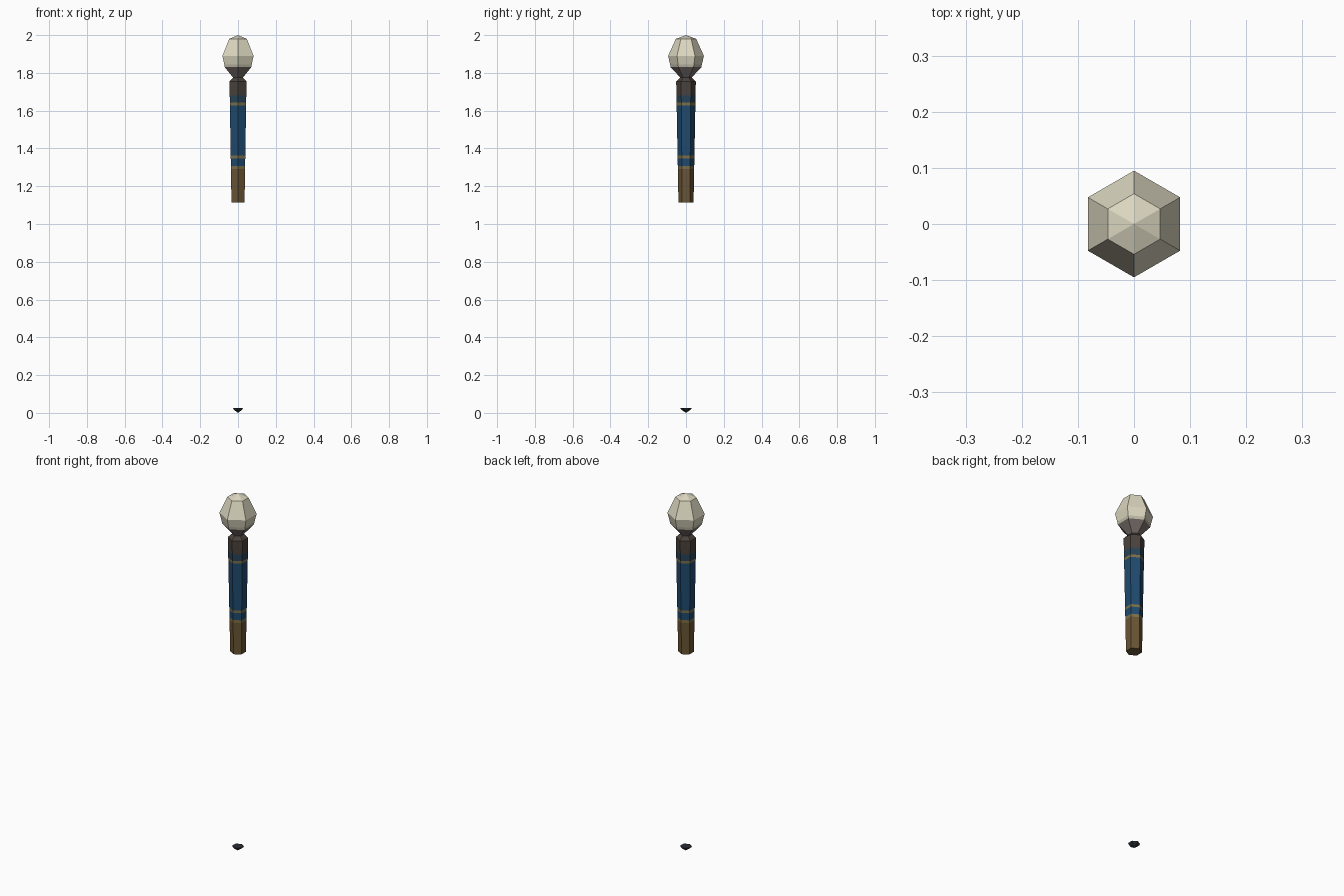
import bpy, bmesh, math

if "Cube" in bpy.data.objects:
    bpy.data.objects.remove(bpy.data.objects["Cube"])

def material(name, hex_code):
    lin = []
    for i in (0, 2, 4):
        c = int(hex_code[i:i + 2], 16) / 255
        lin.append(c / 12.92 if c <= 0.04045 else ((c + 0.055) / 1.055) ** 2.4)
    m = bpy.data.materials.new(name)
    m.diffuse_color = (*lin, 1)
    m.use_nodes = True
    m.node_tree.nodes["Principled BSDF"].inputs["Base Color"].default_value = m.diffuse_color
    return m

MATS = {
    "ivory": material("ivory", "dcd7c0"),
    "ivory_shade": material("ivory shade", "bdb9a6"),
    "grey": material("warm grey", "7a706c"),
    "dark": material("dark brown", "4a423c"),
    "navy": material("dull navy", "264357"),
    "blue": material("deep blue", "1f4a6e"),
    "gold": material("old gold", "7d7048"),
    "wood": material("wood brown", "6a5535"),
    "iron": material("dark iron", "2a2f35"),
}

def lathe(name, profile, colours, sides=6):
    """Hexagonal solid from (z, radius) rings, with one colour per band."""
    keys = list(dict.fromkeys(colours))
    bm = bmesh.new()
    rings = []
    for z, r in profile:
        if r == 0:
            rings.append([bm.verts.new((0, 0, z))] * sides)
        else:
            # corners point along +y and -y
            rings.append([bm.verts.new((r * math.sin(math.tau * i / sides),
                                        r * math.cos(math.tau * i / sides), z))
                          for i in range(sides)])
    for a, b, col in zip(rings, rings[1:], colours):
        for i in range(sides):
            j = (i + 1) % sides
            quad = list(dict.fromkeys((a[i], a[j], b[j], b[i])))
            bm.faces.new(quad).material_index = keys.index(col)
    # close open ends
    for ring, col in ((rings[0], colours[0]), (rings[-1], colours[-1])):
        if ring[0] is not ring[1]:
            bm.faces.new(ring).material_index = keys.index(col)
    bmesh.ops.recalc_face_normals(bm, faces=bm.faces)
    mesh = bpy.data.meshes.new(name)
    bm.to_mesh(mesh)
    bm.free()
    for k in keys:
        mesh.materials.append(MATS[k])
    ob = bpy.data.objects.new(name, mesh)
    bpy.context.collection.objects.link(ob)
    return ob

# Faceted knob, narrowing to the neck
lathe("knob",
      [(2.0, 0), (1.98, 0.054), (1.89, 0.095), (1.845, 0.084), (1.83, 0.081), (1.775, 0.030)],
      ["ivory", "ivory", "ivory", "ivory_shade", "grey"])

# Tapered grip: collar, blue wrap with thin gold rings, wooden end
def grip_radius(z):
    return 0.040 + 0.012 * (z - 1.115) / 0.64

bands = [(1.755, "dark"), (1.68, "navy"), (1.642, "gold"), (1.628, "blue"), (1.362, "gold"),
         (1.348, "blue"), (1.308, "gold"), (1.292, "wood")]
lathe("grip",
      [(1.775, 0.030)] + [(z, grip_radius(z)) for z, _ in bands] + [(1.115, 0.040)],
      ["dark"] + [c for _, c in bands])

# Small metal tip on the ground
lathe("foot_tip", [(0.025, 0.030), (0.018, 0.027), (0.0, 0)], ["iron", "iron"])
